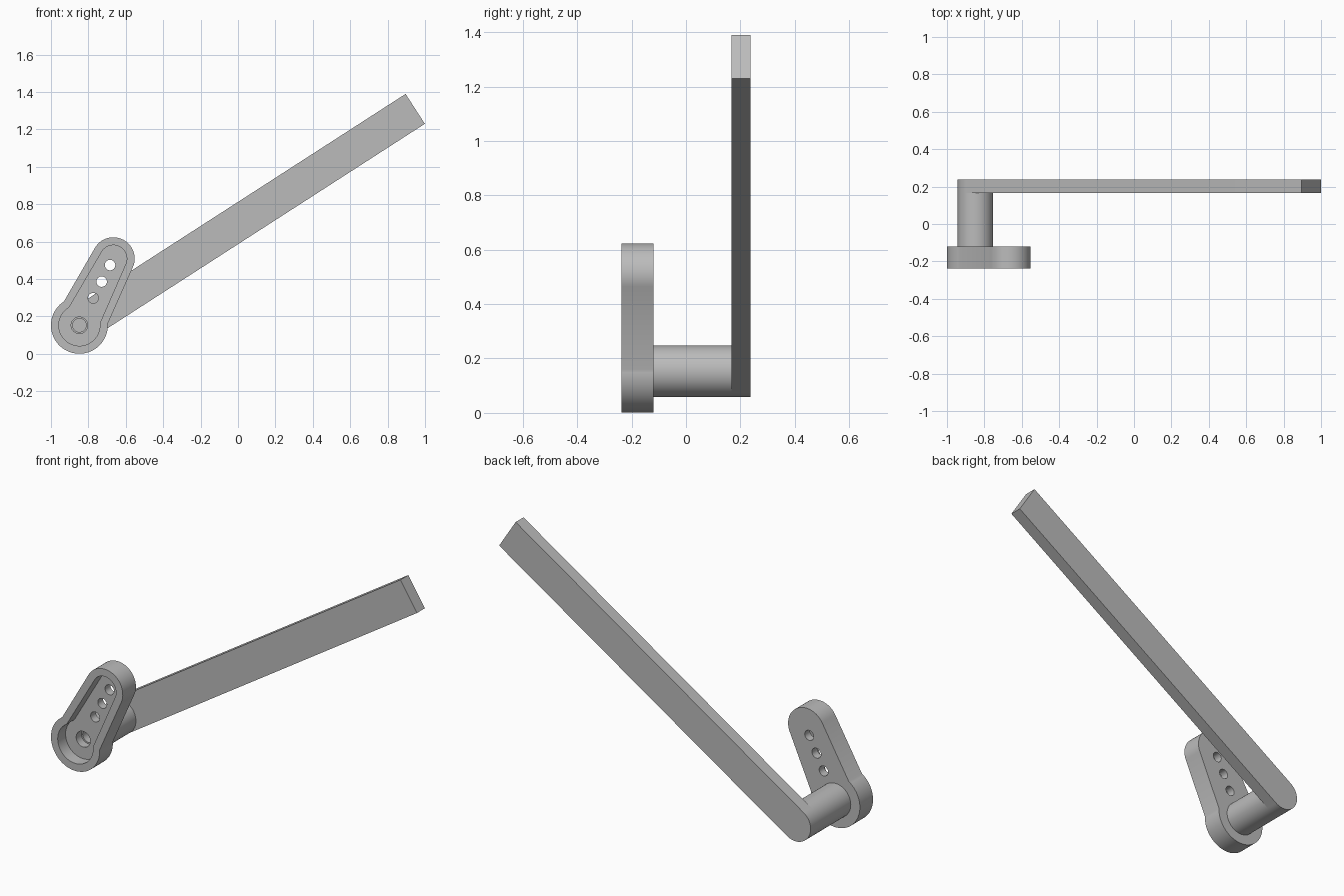
import bpy, bmesh
from math import radians, cos, sin, pi

cube = bpy.data.objects.get("Cube")
if cube:
    bpy.data.objects.remove(cube)

HUB_X, HUB_Z = -0.848, 0.153
HORN_ANGLE, BAR_ANGLE = radians(63), radians(32.8)
HORN_FRONT, HORN_BACK = -0.237, -0.12
BAR_FRONT, BAR_BACK = 0.167, 0.237
FLOOR = HORN_FRONT + 0.07

grey = bpy.data.materials.new("grey plastic")
grey.use_nodes = True
colour = (0.5, 0.5, 0.5, 1)
grey.diffuse_color = colour
grey.node_tree.nodes["Principled BSDF"].inputs["Base Color"].default_value = colour


def arc(centre, radius, start, end, steps=32):
    """Points on an arc in (along, across) coordinates, angles in degrees."""
    angles = [radians(start + (end - start) * i / steps) for i in range(steps + 1)]
    return [(centre + radius * cos(a), radius * sin(a)) for a in angles]


def prism(name, points, angle, y0, y1):
    """Extrude an outline, turned about the hub axis, from y0 to y1."""
    bm = bmesh.new()
    c, s = cos(angle), sin(angle)
    verts = [bm.verts.new((HUB_X + a * c - p * s, y0, HUB_Z + a * s + p * c))
             for a, p in points]
    face = bm.faces.new(verts)
    moved = bmesh.ops.extrude_face_region(bm, geom=[face])["geom"]
    bmesh.ops.translate(bm, vec=(0, y1 - y0, 0),
                        verts=[v for v in moved if isinstance(v, bmesh.types.BMVert)])
    bmesh.ops.recalc_face_normals(bm, faces=bm.faces)
    mesh = bpy.data.meshes.new(name)
    bm.to_mesh(mesh)
    bm.free()
    mesh.materials.append(grey)
    obj = bpy.data.objects.new(name, mesh)
    bpy.context.collection.objects.link(obj)
    return obj


def disc(centre, radius):
    return arc(centre, radius, 0, 360, 48)[:-1]


def activate(obj):
    bpy.ops.object.select_all(action='DESELECT')
    obj.select_set(True)
    bpy.context.view_layer.objects.active = obj


def cut(obj, cutter):
    cutter.hide_render = True
    activate(obj)
    mod = obj.modifiers.new("cut", 'BOOLEAN')
    mod.operation = 'DIFFERENCE'
    mod.solver = 'EXACT'
    mod.object = cutter
    bpy.ops.object.modifier_apply(modifier=mod.name)
    bpy.data.objects.remove(cutter)


def horn_outline(inset, meet):
    """Round hub joined to a slightly tapered arm with a round tip."""
    tip = arc(0.4, 0.114 - inset, -86.6, 86.6)
    hub = arc(0, 0.152 - inset, meet, 360 - meet, 48)
    return tip + hub


# Servo horn with a recessed front, arm holes and a screw hole
horn = prism("servo_horn", horn_outline(0, 60), HORN_ANGLE, HORN_FRONT, HORN_BACK)
cut(horn, prism("recess_cutter", horn_outline(0.042, 57), HORN_ANGLE,
                HORN_FRONT - 0.05, FLOOR))
for i in range(3):
    cut(horn, prism("hole_cutter", disc(0.163 + 0.099 * i, 0.028), HORN_ANGLE,
                    HORN_FRONT - 0.1, HORN_BACK + 0.1))
cut(horn, prism("screw_cutter", disc(0, 0.044), HORN_ANGLE,
                HORN_FRONT - 0.1, HORN_BACK + 0.1))

# Shaft with a blind screw hole
shaft = prism("shaft", disc(0, 0.095), 0, HORN_BACK, BAR_FRONT)
cut(shaft, prism("bore_cutter", disc(0, 0.036), 0, HORN_BACK - 0.1, HORN_BACK + 0.12))

# Long flat bar, rounded at the shaft and square at the far end
bar_points = arc(0, 0.095, 90, 270) + [(2.136, -0.095), (2.136, 0.095)]
bar = prism("long_bar", bar_points, BAR_ANGLE, BAR_FRONT, BAR_BACK)

for part in (horn, shaft, bar):
    activate(part)
    bpy.ops.object.shade_smooth_by_angle(angle=radians(30))
